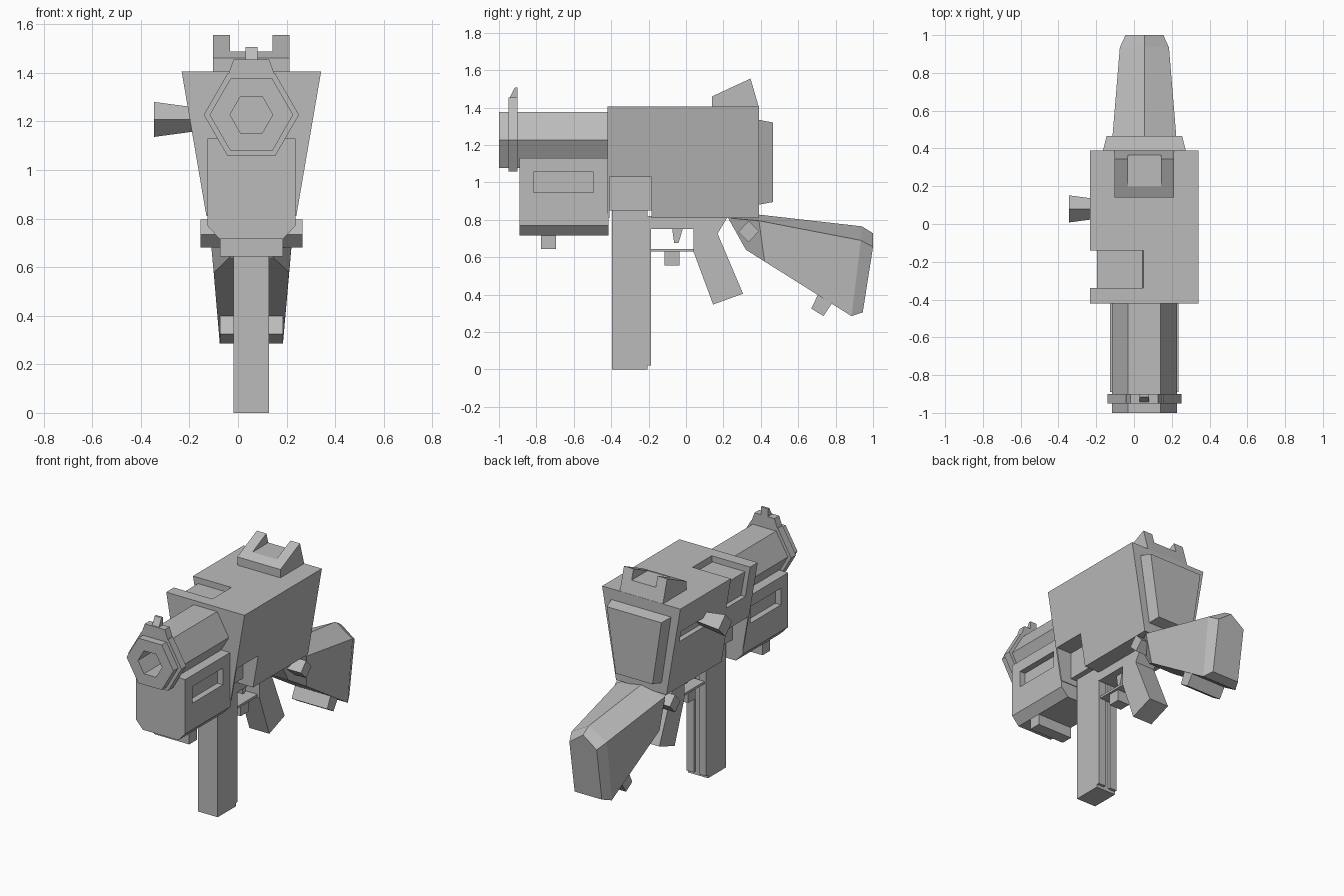
import bpy
import bmesh
from math import cos, sin, pi

cube = bpy.data.objects.get("Cube")
if cube:
    bpy.data.objects.remove(cube, do_unlink=True)

grey = bpy.data.materials.new("plain_grey")
grey.use_nodes = True
grey.diffuse_color = (0.5, 0.5, 0.5, 1)
grey.node_tree.nodes["Principled BSDF"].inputs["Base Color"].default_value = (0.5, 0.5, 0.5, 1)

MID = 0.055  # x of the symmetry plane of the main parts


def loft(name, sections):
    """Skin a row of equal-length sections and cap both ends."""
    bm = bmesh.new()
    rings = [[bm.verts.new((x + MID, y, z)) for x, y, z in s] for s in sections]
    for a, b in zip(rings, rings[1:]):
        for i in range(len(a)):
            j = (i + 1) % len(a)
            bm.faces.new((a[i], a[j], b[j], b[i]))
    bm.faces.new(rings[0])
    bm.faces.new(rings[-1])
    bmesh.ops.recalc_face_normals(bm, faces=bm.faces)
    mesh = bpy.data.meshes.new(name)
    bm.to_mesh(mesh)
    bm.free()
    mesh.materials.append(grey)
    ob = bpy.data.objects.new(name, mesh)
    bpy.context.collection.objects.link(ob)
    return ob


def side_prism(name, half, yz):
    """Side outline extruded across the width."""
    return loft(name, [[(x, y, z) for y, z in yz] for x in (-half, half)])


def front_prism(name, y0, y1, xz):
    """Front outline extruded along the length."""
    return loft(name, [[(x, y, z) for x, z in xz] for y in (y0, y1)])


def box(name, x0, x1, y0, y1, z0, z1):
    return front_prism(name, y0, y1, [(x0, z0), (x1, z0), (x1, z1), (x0, z1)])


def trapezoid(bottom, top, z0, z1):
    return [(-bottom, z0), (bottom, z0), (top, z1), (-top, z1)]


def hexagon(r):
    return [(r * cos(k * pi / 3), 1.227 + r * sin(k * pi / 3)) for k in range(6)]


def cut(ob, *cutters):
    for c in cutters:
        c.hide_render = True
        mod = ob.modifiers.new("cut", "BOOLEAN")
        mod.operation = "DIFFERENCE"
        mod.solver = "EXACT"
        mod.object = c
        bpy.context.view_layer.objects.active = ob
        bpy.ops.object.modifier_apply(modifier=mod.name)
        bpy.data.objects.remove(c, do_unlink=True)


# Receiver with ejection port, handle slot and magazine opening
body = front_prism("receiver", -0.42, 0.39, trapezoid(0.185, 0.287, 0.81, 1.405))
port = front_prism("port_cutter", -0.34, -0.14,
                   [(0, 1.45), (-0.01, 1.365), (-0.25, 1.365),
                    (-0.22, 1.2), (-0.4, 1.2), (-0.4, 1.45)])
cut(body, port,
    box("slot_cutter", -0.4, -0.21, 0.02, 0.34, 1.16, 1.23),
    box("well_cutter", -0.4, 0.4, -0.41, -0.185, 0.7, 0.85),
    *[box("well_side_cutter", min(s * 0.11, s * 0.4), max(s * 0.11, s * 0.4),
          -0.41, -0.185, 0.7, 1.03) for s in (-1, 1)])

# Rear plate, tapering backwards
loft("rear_plate", [[(x, y, z) for x, z in trapezoid(b, t, z0, z1)]
                    for y, b, t, z0, z1 in ((0.385, 0.15, 0.22, 0.88, 1.335),
                                            (0.465, 0.135, 0.2, 0.895, 1.32))])

# Rear sight with a slot between two ears
sight = side_prism("rear_sight", 0.158, [(0.14, 1.4), (0.14, 1.46), (0.345, 1.555), (0.39, 1.4)])
cut(sight, box("sight_cutter", -0.088, 0.088, 0.1, 0.45, 1.487, 1.6))

# Barrel, muzzle ring and front sight
barrel = front_prism("barrel", -1.0, -0.41, hexagon(0.172))
cut(barrel, front_prism("bore_cutter", -1.1, -0.75, hexagon(0.088)))
ring = front_prism("muzzle_ring", -0.95, -0.9, hexagon(0.196))
cut(ring, front_prism("ring_cutter", -1.1, -0.8, hexagon(0.15)))
front_prism("front_sight_base", -0.95, -0.9, trapezoid(0.1, 0.073, 1.38, 1.455))
side_prism("front_sight_post", 0.025, [(-0.945, 1.45), (-0.915, 1.507), (-0.9, 1.507), (-0.9, 1.45)])

# Fore grip with side windows and a block below
fore = front_prism("fore_grip", -0.89, -0.415,
                   [(-0.13, 0.715), (0.13, 0.715), (0.181, 0.77),
                    (0.181, 1.13), (-0.181, 1.13), (-0.181, 0.77)])
cut(fore, box("window_cutter", 0.14, 0.3, -0.815, -0.495, 0.945, 1.055),
    box("window_cutter", -0.3, -0.14, -0.815, -0.495, 0.945, 1.055))
box("fore_grip_block", -0.13, 0.13, -0.775, -0.695, 0.643, 0.72)

# Magazine with two rear rails
box("magazine", -0.073, 0.073, -0.395, -0.205, 0, 0.86)
for s in (-1, 1):
    c = s * 0.045
    box("magazine_rail", c - 0.026, c + 0.026, -0.21, -0.187, 0.02, 0.82)

# Trigger frame, guard, trigger and catch
side_prism("trigger_frame", 0.073, [(-0.187, 0.82), (-0.187, 0.75), (0.04, 0.75),
                                    (0.04, 0.72), (0.165, 0.72), (0.225, 0.82)])
box("trigger_guard", -0.06, 0.06, -0.19, 0.06, 0.63, 0.645)
side_prism("trigger", 0.025, [(-0.075, 0.76), (-0.015, 0.76), (-0.04, 0.675), (-0.063, 0.675)])
box("magazine_catch", -0.045, 0.045, -0.115, -0.035, 0.555, 0.635)

# Pistol grip
side_prism("pistol_grip", 0.073, [(0.04, 0.735), (0.165, 0.735), (0.305, 0.405),
                                  (0.145, 0.347), (0.04, 0.63)])


# Stock: ridged sections given as ridge, shoulder and bottom points
def stock_section(ridge, shoulder, shoulder_half, bottom, bottom_half):
    return [(0, *ridge), (shoulder_half, *shoulder), (bottom_half, *bottom),
            (-bottom_half, *bottom), (-shoulder_half, *shoulder)]


loft("stock", [
    stock_section((0.235, 0.82), (0.225, 0.81), 0.09, (0.32, 0.64), 0.09),
    stock_section((0.395, 0.827), (0.39, 0.795), 0.175, (0.42, 0.577), 0.155),
    stock_section((0.94, 0.765), (0.935, 0.69), 0.13, (0.885, 0.285), 0.13),
    stock_section((1.0, 0.728), (1.0, 0.655), 0.1, (0.945, 0.305), 0.1)])
side_prism("stock_pin", 0.21, [(0.28, 0.735), (0.335, 0.68), (0.39, 0.738), (0.335, 0.795)])
side_prism("stock_stud", 0.13, [(0.71, 0.41), (0.785, 0.36), (0.735, 0.285), (0.67, 0.325)])

# Charging handle: four-sided, flaring outwards
loft("charging_handle", [[(x, 0.08 + r * cos(k * pi / 2), 1.208 + r * sin(k * pi / 2))
                          for k in range(4)] for x, r in ((-0.2, 0.045), (-0.4, 0.072))])
